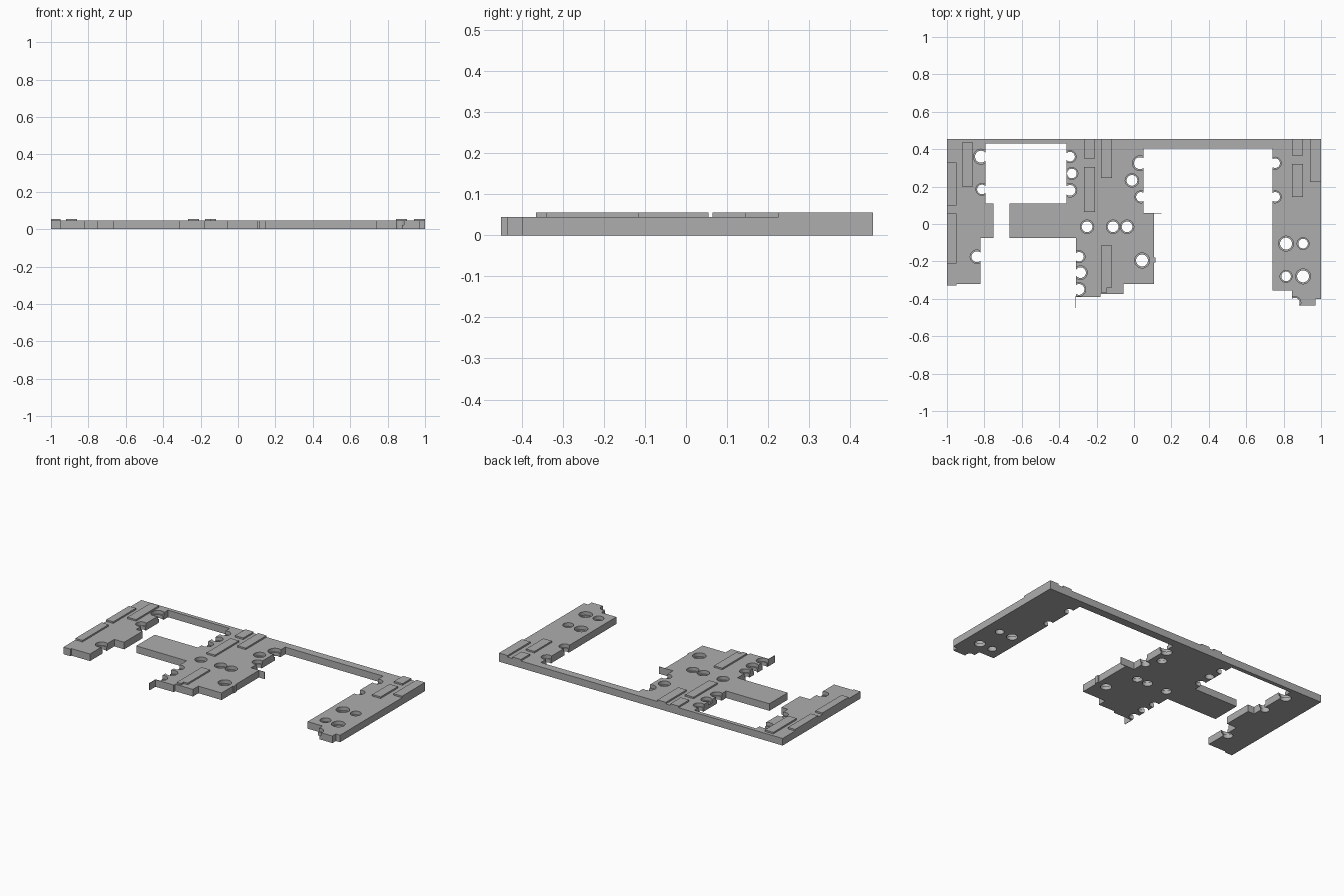
import bpy
import bmesh
from math import cos, sin, tau

default_cube = bpy.data.objects.get("Cube")
if default_cube:
    bpy.data.objects.remove(default_cube, do_unlink=True)

THICKNESS = 0.045
PAD_TOP = 0.055

# Single flat grey for every part
grey = bpy.data.materials.new("plain grey")
grey.use_nodes = True
colour = (0.42, 0.42, 0.42, 1)
grey.diffuse_color = colour
grey.node_tree.nodes["Principled BSDF"].inputs["Base Color"].default_value = colour


def make_object(name, bm):
    """Turn a bmesh into a named grey object."""
    bmesh.ops.recalc_face_normals(bm, faces=bm.faces)
    mesh = bpy.data.meshes.new(name)
    bm.to_mesh(mesh)
    bm.free()
    mesh.materials.append(grey)
    obj = bpy.data.objects.new(name, mesh)
    bpy.context.scene.collection.objects.link(obj)
    return obj


def prism(name, outline, bottom, top):
    """Extrude a flat outline straight up."""
    bm = bmesh.new()
    face = bm.faces.new([bm.verts.new((x, y, bottom)) for x, y in outline])
    moved = bmesh.ops.extrude_face_region(bm, geom=[face], use_keep_orig=True)
    verts = [g for g in moved["geom"] if isinstance(g, bmesh.types.BMVert)]
    bmesh.ops.translate(bm, verts=verts, vec=(0, 0, top - bottom))
    return make_object(name, bm)


def box(name, x0, x1, y0, y1, bottom, top):
    return prism(name, [(x0, y0), (x1, y0), (x1, y1), (x0, y1)], bottom, top)


def add_stepped_plug(bm, x, y, radius, sides=28):
    """Add a closed plug: narrow through hole with a wider recess on top."""
    inner = radius * 0.8
    step = THICKNESS * 0.5
    profile = [(inner, -0.02), (inner, step), (radius, step), (radius, 0.08)]
    rings = []
    for r, z in profile:
        rings.append([bm.verts.new((x + r * cos(tau * i / sides),
                                    y + r * sin(tau * i / sides), z))
                      for i in range(sides)])
    for low, high in zip(rings, rings[1:]):
        for i in range(sides):
            j = (i + 1) % sides
            bm.faces.new((low[i], low[j], high[j], high[i]))
    bm.faces.new(rings[0][::-1])
    bm.faces.new(rings[-1])


# Plate outline, clockwise from the back corner
outline = [
    (-1, .455), (1, .455),
    # left wing
    (1, -.4), (.97, -.4), (.97, -.435), (.87, -.435), (.845, -.4),
    (.845, -.355), (.74, -.355),
    # wide opening and centre block
    (.74, .405), (.05, .405), (.05, .06), (.108, .06), (.108, -.32),
    (-.055, -.32), (-.055, -.375), (-.18, -.375), (-.18, -.39), (-.31, -.39),
    # tongue
    (-.31, -.075), (-.665, -.075), (-.665, .11), (-.36, .11),
    # narrow opening and right wing
    (-.36, .43), (-.795, .43), (-.795, .11), (-.75, .11), (-.75, -.075),
    (-.82, -.075), (-.82, -.32), (-.95, -.32), (-.95, -.33), (-1, -.33),
]
plate = prism("base_plate", outline, 0, THICKNESS)

# Stepped holes, some of them cut open by the plate edges, grouped by radius
small_holes = [(.755, .325), (.755, .145), (.904, -.105), (.813, -.28),
               (.037, .145), (-.332, .27), (-.294, -.175),
               (-.813, .185), (-.342, .36), (.86, -.42)]
medium_holes = [(-.251, -.015), (-.112, -.015), (-.037, -.015), (-.011, .233),
                (-.342, .18), (-.286, -.26), (-.294, -.35), (-.84, -.175)]
large_holes = [(.043, -.195), (.032, .325), (.813, -.105), (.904, -.28),
               (-.818, .36)]
cutter_mesh = bmesh.new()
for radius, centres in ((.032, small_holes), (.036, medium_holes),
                        (.04, large_holes)):
    for x, y in centres:
        add_stepped_plug(cutter_mesh, x, y, radius)
cutter = make_object("hole_cutter", cutter_mesh)
cutter.hide_render = True

cut = plate.modifiers.new("holes", "BOOLEAN")
cut.operation = "DIFFERENCE"
cut.solver = "EXACT"
cut.object = cutter

# Bake the cut and discard the cutter
bpy.context.view_layer.update()
evaluated = plate.evaluated_get(bpy.context.evaluated_depsgraph_get())
cut_mesh = bpy.data.meshes.new_from_object(evaluated)
plate.modifiers.clear()
plate.data = cut_mesh
bpy.data.objects.remove(cutter, do_unlink=True)

# Smooth hole walls with crisp rims
bpy.context.view_layer.objects.active = plate
plate.select_set(True)
bpy.ops.object.shade_smooth_by_angle(angle=0.5)
plate.select_set(False)

# Raised rectangular pads: x range, then y range
pads = {
    "right_edge_pad_back": (-1, -.95, .1, .33),
    "right_edge_pad_front": (-1, -.95, -.21, .055),
    "right_inner_pad": (-.92, -.86, .2, .435),
    "centre_back_pad_short": (-.267, -.208, .35, .455),
    "centre_back_pad_long": (-.176, -.117, .245, .455),
    "centre_middle_pad": (-.267, -.208, .065, .305),
    "centre_front_pad": (-.176, -.117, -.34, -.115),
    "centre_front_pad_end": (-.176, -.145, -.365, -.34),
    "left_inner_pad_back": (.845, .904, .365, .455),
    "left_inner_pad_front": (.845, .904, .145, .32),
    "left_edge_pad": (.94, 1, .225, .455),
}
for name, (x0, x1, y0, y1) in pads.items():
    box(name, x0, x1, y0, y1, THICKNESS - .002, PAD_TOP)

# Thin upright fins at the corners of the centre block
box("front_fin", -.312, -.309, -.45, -.385, 0, THICKNESS)
box("side_fin", .1, .147, .057, .06, 0, THICKNESS)
box("side_nub", .1, .115, -.205, -.18, 0, THICKNESS)
